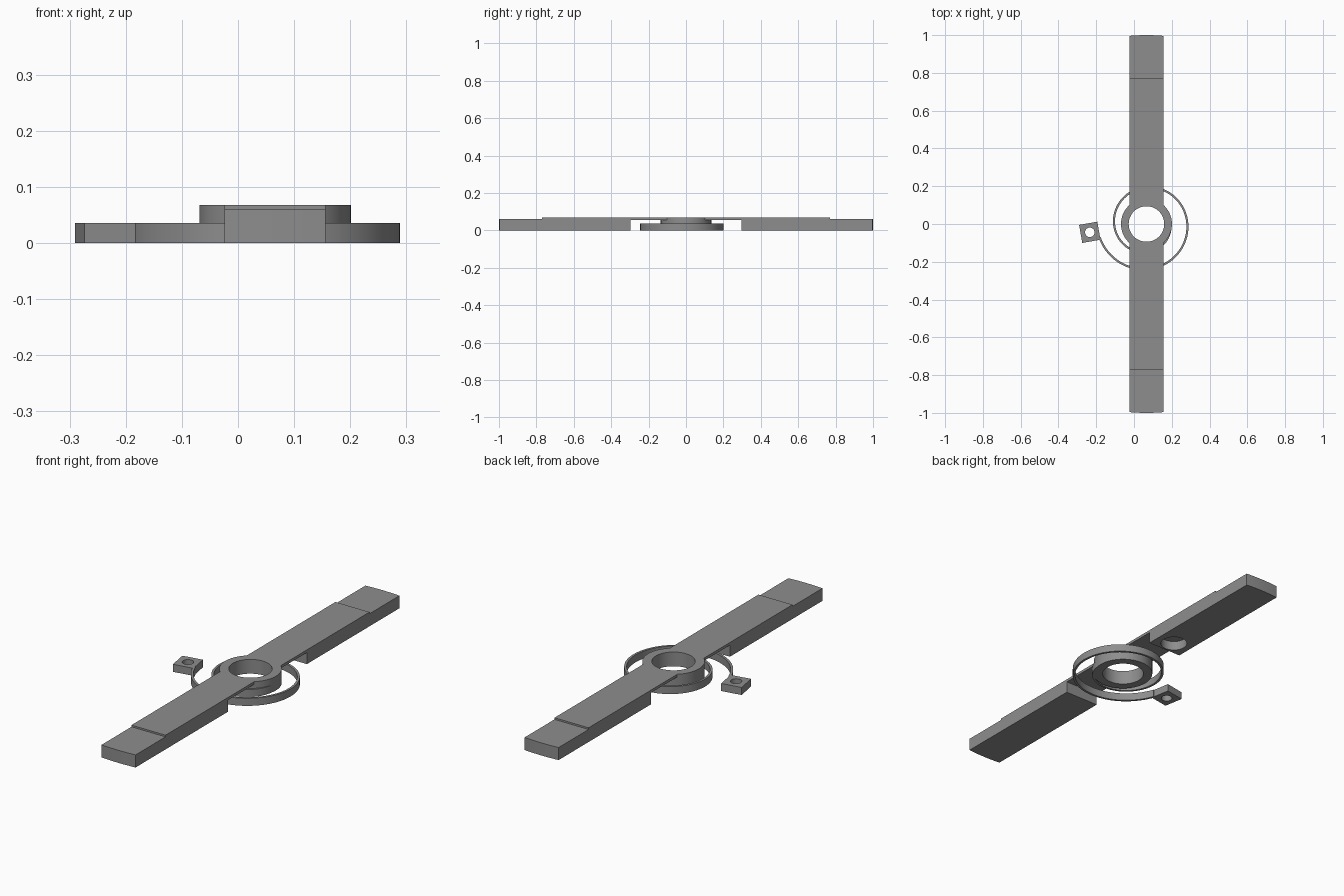
import bpy, bmesh, math
from mathutils import Matrix, Vector

cube = bpy.data.objects.get("Cube")
if cube:
    bpy.data.objects.remove(cube, do_unlink=True)

grey = bpy.data.materials.new("plain grey")
grey.use_nodes = True
colour = (0.27, 0.27, 0.27, 1)
grey.diffuse_color = colour
grey.node_tree.nodes["Principled BSDF"].inputs["Base Color"].default_value = colour

CX = 0.066          # hub axis
HALF_W = 0.09       # half width of the arms
LOW = 0.036         # height of the spring and its tab


def finish(bm, name):
    bmesh.ops.recalc_face_normals(bm, faces=bm.faces)
    mesh = bpy.data.meshes.new(name)
    bm.to_mesh(mesh)
    bm.free()
    mesh.materials.append(grey)
    obj = bpy.data.objects.new(name, mesh)
    bpy.context.collection.objects.link(obj)
    return obj


def cylinder(name, x, y, r, z0, z1, sides=64):
    bm = bmesh.new()
    bmesh.ops.create_cone(bm, cap_ends=True, segments=sides, radius1=r, radius2=r,
                          depth=z1 - z0,
                          matrix=Matrix.Translation((x, y, (z0 + z1) / 2)))
    return finish(bm, name)


def activate(obj):
    bpy.ops.object.select_all(action='DESELECT')
    obj.select_set(True)
    bpy.context.view_layer.objects.active = obj


def boolean(obj, other, operation):
    mod = obj.modifiers.new("cut", 'BOOLEAN')
    mod.operation = operation
    mod.solver = 'EXACT'
    mod.object = other
    activate(obj)
    bpy.ops.object.modifier_apply(modifier=mod.name)
    bpy.data.objects.remove(other, do_unlink=True)


def smooth(obj):
    activate(obj)
    bpy.ops.object.shade_smooth_by_angle(angle=math.radians(30))


# Arms: one side profile mirrored along y, extruded across the width
half = [(0.297, 0.055), (0.297, 0), (1.05, 0), (1.05, 0.06), (0.77, 0.06), (0.77, 0.068)]
profile = half + [(-y, z) for y, z in reversed(half)]
bm = bmesh.new()
face = bm.faces.new([bm.verts.new((CX - HALF_W, y, z)) for y, z in profile])
out = bmesh.ops.extrude_face_region(bm, geom=[face])
bmesh.ops.translate(bm, vec=(2 * HALF_W, 0, 0),
                    verts=[v for v in out["geom"] if isinstance(v, bmesh.types.BMVert)])
arms = finish(bm, "arms_and_hub")

# Rounded tips, hub ring, bore and the round pocket underneath
boolean(arms, cylinder("tip_round", CX, 0, 1.0, -0.1, 0.2, 256), 'INTERSECT')
boolean(arms, cylinder("hub", CX, 0, 0.135, 0, 0.068), 'UNION')
boolean(arms, cylinder("bore", CX, 0, 0.094, -0.1, 0.2), 'DIFFERENCE')
boolean(arms, cylinder("pocket", CX, 0.365, 0.06, -0.1, 0.045), 'DIFFERENCE')
smooth(arms)

# Spiral spring: rectangular section swept inwards from the tab to the hub
bm = bmesh.new()
steps, thick = 128, 0.011
start, end = math.radians(196), math.radians(720)
previous = None
for i in range(steps + 1):
    a = start + (end - start) * i / steps
    r = 0.222 - 0.0225 * (a - math.tau) / (math.pi / 2)
    ring = [bm.verts.new((CX + q * math.cos(a), q * math.sin(a), z))
            for q, z in ((r, 0), (r, LOW), (r - thick, LOW), (r - thick, 0))]
    if previous:
        for k in range(4):
            n = (k + 1) % 4
            bm.faces.new((previous[k], previous[n], ring[n], ring[k]))
    else:
        bm.faces.new(ring)
    previous = ring
bm.faces.new(previous)
smooth(finish(bm, "spiral_spring"))

# Square mounting tab with a hole
tab_at = Vector((-0.234, -0.044, LOW / 2))
bm = bmesh.new()
bmesh.ops.create_cube(bm, size=1, matrix=Matrix.Translation(tab_at)
                      @ Matrix.Rotation(math.radians(10), 4, 'Z')
                      @ Matrix.Diagonal((0.098, 0.097, LOW, 1)))
tab = finish(bm, "mounting_tab")
boolean(tab, cylinder("tab_hole", tab_at.x, tab_at.y, 0.025, -0.1, 0.2, 32), 'DIFFERENCE')
smooth(tab)
